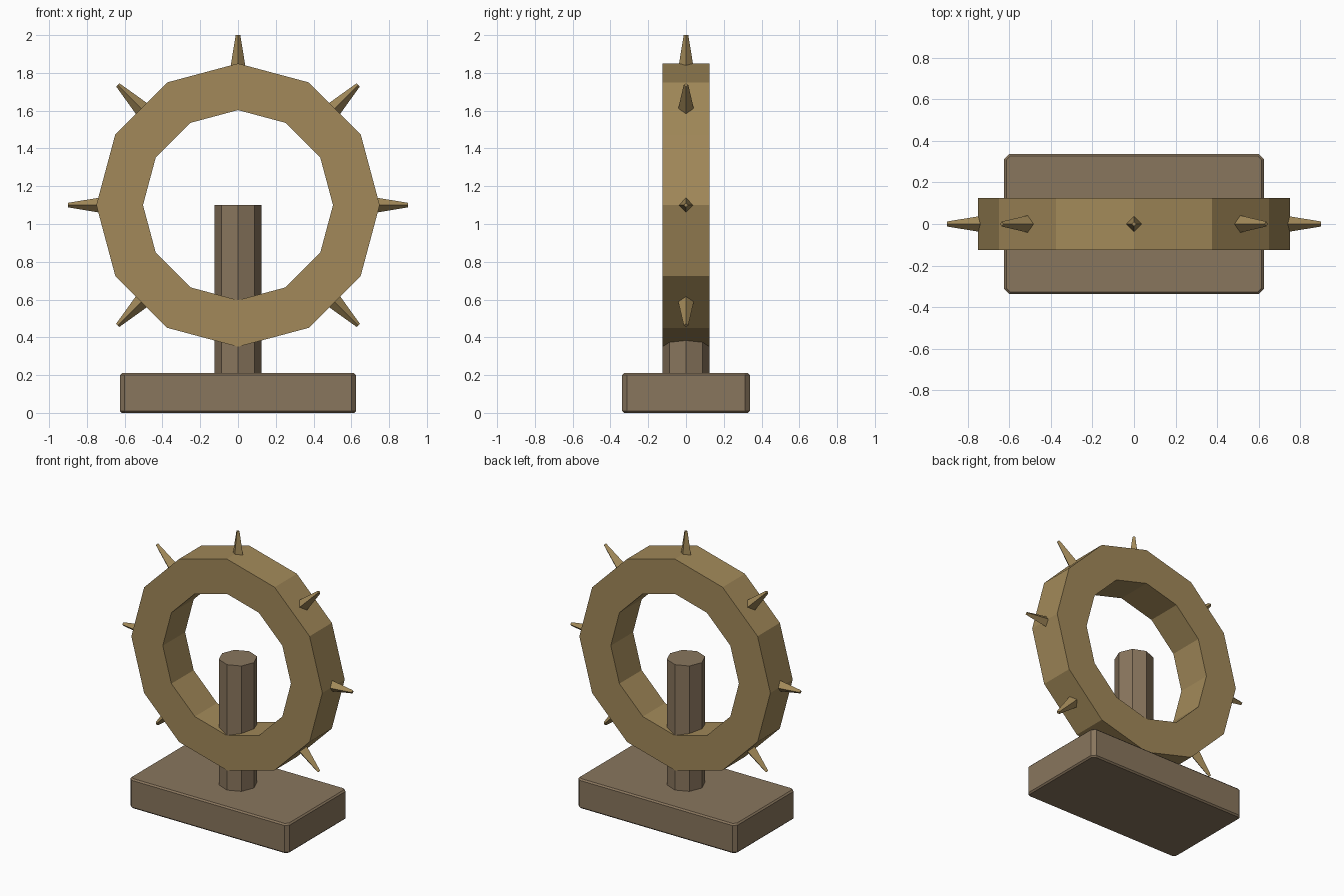
import bpy, bmesh
from math import pi, sin, cos
from mathutils import Matrix, Vector

if "Cube" in bpy.data.objects:
    bpy.data.objects.remove(bpy.data.objects["Cube"])


def material(name, color):
    m = bpy.data.materials.new(name)
    m.diffuse_color = (*color, 1)
    m.use_nodes = True
    m.node_tree.nodes["Principled BSDF"].inputs["Base Color"].default_value = m.diffuse_color
    return m


def finish(name, bm, mat):
    bmesh.ops.recalc_face_normals(bm, faces=bm.faces[:])
    me = bpy.data.meshes.new(name)
    bm.to_mesh(me)
    bm.free()
    me.materials.append(mat)
    ob = bpy.data.objects.new(name, me)
    bpy.context.collection.objects.link(ob)
    return ob


gold = material("gold", (0.36, 0.25, 0.10))
stone = material("stone", (0.25, 0.18, 0.11))
CENTRE = Vector((0, 0, 1.1))

# Base slab: wide chamfer on the upright corners, fine chamfer on the rims
bm = bmesh.new()
bmesh.ops.create_cube(bm, size=1, matrix=Matrix.Translation((0, 0, 0.105))
                      @ Matrix.Diagonal((1.25, 0.675, 0.21, 1)))
upright = [e for e in bm.edges if abs(e.verts[0].co.z - e.verts[1].co.z) > 0.1]
bmesh.ops.bevel(bm, geom=upright, offset=0.025, segments=1, affect='EDGES')
rims = [e for e in bm.edges if abs(e.verts[0].co.z - e.verts[1].co.z) < 0.01]
bmesh.ops.bevel(bm, geom=rims, offset=0.01, segments=1, affect='EDGES')
finish("base", bm, stone)

# Eight-sided post reaching the ring centre
bm = bmesh.new()
bmesh.ops.create_cone(bm, cap_ends=True, segments=8, radius1=0.125, radius2=0.125,
                      depth=0.9, matrix=Matrix.Translation((0, 0, 0.65)))
finish("post", bm, stone)

# Twelve-sided ring with a rectangular cross-section
bm = bmesh.new()
section = [(0.75, -0.125), (0.75, 0.125), (0.503, 0.125), (0.503, -0.125)]
loops = []
for i in range(12):
    a = i * pi / 6
    loops.append([bm.verts.new(CENTRE + Vector((r * sin(a), y, r * cos(a))))
                  for r, y in section])
for i in range(12):
    p, q = loops[i], loops[(i + 1) % 12]
    for j in range(4):
        k = (j + 1) % 4
        bm.faces.new((p[j], p[k], q[k], q[j]))
finish("ring", bm, gold)

# Blunt four-sided spikes around the ring
for i in range(8):
    bm = bmesh.new()
    place = (Matrix.Translation(CENTRE) @ Matrix.Rotation(i * pi / 4, 4, 'Y')
             @ Matrix.Translation((0, 0, 0.8)))
    bmesh.ops.create_cone(bm, cap_ends=True, segments=4, radius1=0.045,
                          radius2=0.012, depth=0.2, matrix=place)
    finish(f"spike_{i + 1}", bm, gold)
